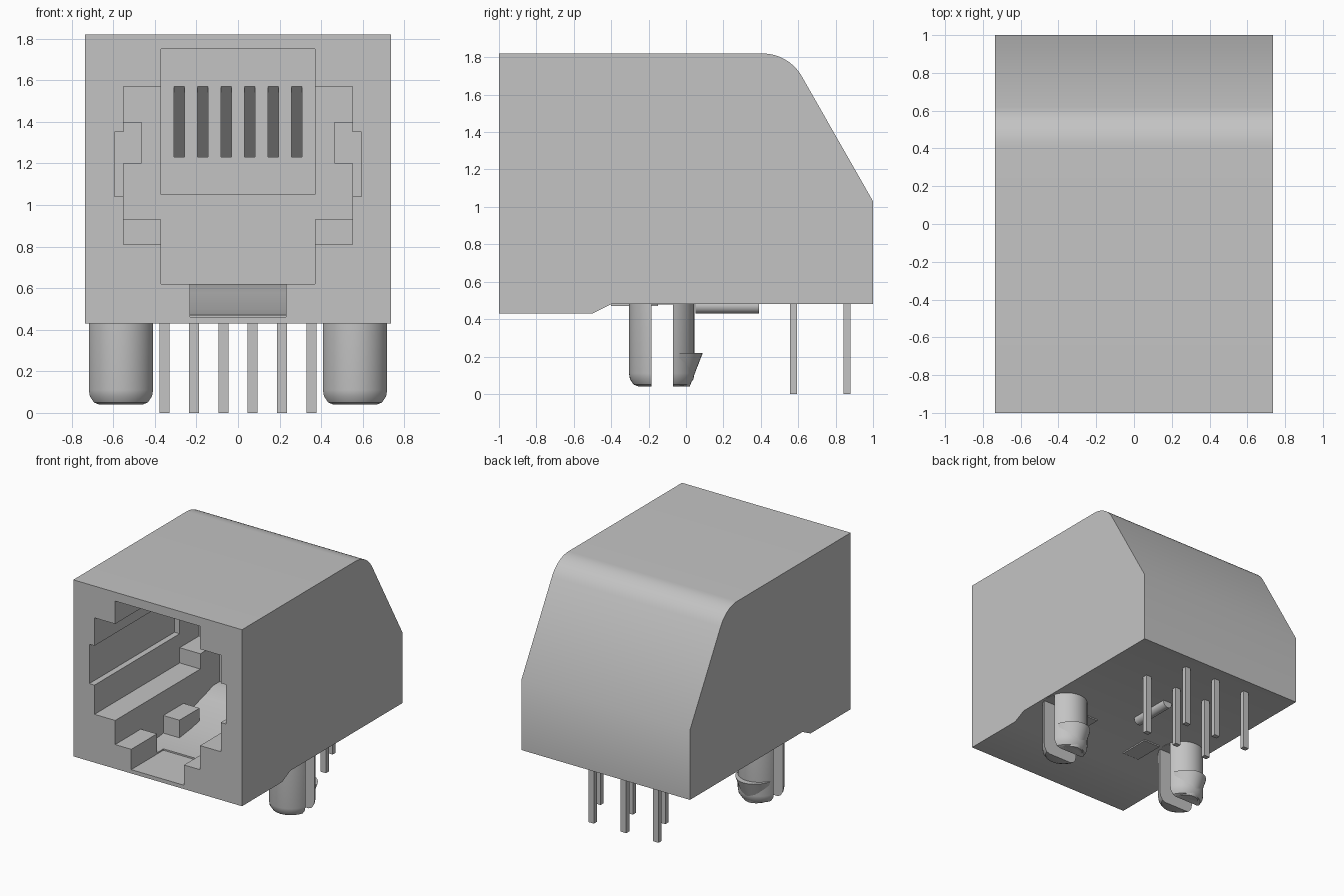
import bpy, bmesh, math
from mathutils import Matrix

old = bpy.data.objects.get("Cube")
if old:
    bpy.data.objects.remove(old, do_unlink=True)

grey = bpy.data.materials.new("housing grey")
grey.use_nodes = True
grey.diffuse_color = (0.55, 0.55, 0.55, 1)
grey.node_tree.nodes["Principled BSDF"].inputs["Base Color"].default_value = (0.55, 0.55, 0.55, 1)


def finish(name, bm):
    bmesh.ops.recalc_face_normals(bm, faces=bm.faces)
    me = bpy.data.meshes.new(name)
    bm.to_mesh(me)
    bm.free()
    me.materials.append(grey)
    ob = bpy.data.objects.new(name, me)
    bpy.context.collection.objects.link(ob)
    return ob


def prism(name, pts, axis, a, b):
    """Extrude a profile: (y, z) points along x, or (x, z) points along y."""
    bm = bmesh.new()
    place = (lambda p, t: (t, p[0], p[1])) if axis == "x" else (lambda p, t: (p[0], t, p[1]))
    face = bm.faces.new([bm.verts.new(place(p, a)) for p in pts])
    ext = bmesh.ops.extrude_face_region(bm, geom=[face])
    move = (b - a, 0, 0) if axis == "x" else (0, b - a, 0)
    bmesh.ops.translate(bm, vec=move, verts=[v for v in ext["geom"] if isinstance(v, bmesh.types.BMVert)])
    return finish(name, bm)


def box(name, x, y, z):
    return prism(name, [(x[0], z[0]), (x[1], z[0]), (x[1], z[1]), (x[0], z[1])], "y", *y)


def lathe(name, profile, loc, sx=1.0, steps=40):
    """Revolve (radius, z) points about a vertical axis."""
    bm = bmesh.new()
    rings = [[bm.verts.new((loc[0] + sx * r * math.cos(math.tau * i / steps),
                            loc[1] + r * math.sin(math.tau * i / steps), z))
              for i in range(steps)] for r, z in profile]
    for lo, hi in zip(rings, rings[1:]):
        for i in range(steps):
            j = (i + 1) % steps
            bm.faces.new((lo[i], lo[j], hi[j], hi[i]))
    bm.faces.new(rings[0])
    bm.faces.new(rings[-1])
    return finish(name, bm)


def cut(ob, cutters):
    """Subtract the cutters, bake the result and delete them."""
    for c in cutters:
        c.hide_render = True
        m = ob.modifiers.new("cut", "BOOLEAN")
        m.operation, m.solver, m.object = "DIFFERENCE", "EXACT", c
    bpy.context.view_layer.update()
    dg = bpy.context.evaluated_depsgraph_get()
    me = bpy.data.meshes.new_from_object(ob.evaluated_get(dg))
    ob.modifiers.clear()
    ob.data = me
    for c in cutters:
        bpy.data.objects.remove(c, do_unlink=True)


def smooth(ob, angle=30):
    bpy.ops.object.select_all(action="DESELECT")
    ob.select_set(True)
    bpy.context.view_layer.objects.active = ob
    bpy.ops.object.shade_smooth_by_angle(angle=math.radians(angle))


def mirrored(half):
    return half + [(-x, z) for x, z in reversed(half)]


# Housing: side profile with a rounded corner and sloping back
r, tilt = 0.24, math.radians(30)
arc = [(0.41 + r * math.sin(math.radians(a)), 1.82 - r + r * math.cos(math.radians(a)))
       for a in range(0, 61, 6)]
body = prism("housing", [(-1, 0.43), (-0.5, 0.43), (-0.4, 0.48), (1, 0.48), (1, 1.03)]
             + arc[::-1] + [(-1, 1.82)], "x", -0.735, 0.735)

# Socket opening, narrower rear part and the recess behind it
opening = mirrored([(0.37, 0.62), (0.37, 0.81), (0.55, 0.81), (0.55, 1.04), (0.595, 1.04),
                    (0.595, 1.35), (0.55, 1.35), (0.55, 1.57), (0.37, 1.57), (0.37, 1.75)])
rear = mirrored([(0.37, 0.62), (0.37, 0.93), (0.55, 0.93), (0.55, 1.20), (0.465, 1.20),
                 (0.465, 1.40), (0.55, 1.40), (0.55, 1.57), (0.37, 1.57), (0.37, 1.75)])
cutters = [
    prism("opening_cutter", opening, "y", -1.1, 0.06),
    prism("rear_cutter", rear, "y", 0.0, 0.30),
    box("recess_cutter", (-0.37, 0.37), (0.25, 0.38), (1.05, 1.75)),
    # Latch pocket with a rising floor, and the notch in its front lip
    prism("pocket_cutter", [(-0.68, 0.47), (-0.45, 0.475), (-0.25, 0.50), (-0.05, 0.54),
                            (0.1, 0.58), (0.22, 0.62), (0.22, 0.7), (-0.68, 0.7)], "x", -0.37, 0.37),
    box("notch_cutter", (-0.23, 0.23), (-1.1, -0.6), (0.46, 0.7)),
]
# Contact slots with sloping ceilings
for i in range(6):
    x = -0.2825 + 0.113 * i
    cutters.append(prism("slot_cutter", [(0.32, 1.23), (0.32, 1.57), (0.38, 1.57), (0.72, 1.23)],
                         "x", x - 0.025, x + 0.025))
cut(body, cutters)
smooth(body)

for side, s in (("left", 1), ("right", -1)):
    # Small latch stop in the pocket
    xs = sorted((s * 0.23, s * 0.375))
    box(side + "_latch_stop", xs, (-0.40, -0.15), (0.47, 0.62))

    # Split locating post: rounded tip, plus a barb on the rear half
    cx, cy = s * 0.563, -0.13
    post = lathe(side + "_post", [(0.125, 0.04), (0.15, 0.05), (0.17, 0.08), (0.175, 0.11), (0.175, 0.50)],
                 (cx, cy), 0.93)
    cut(post, [box("split_cutter", (cx - 0.3, cx + 0.3), (-0.185, -0.07), (-0.1, 0.478))])
    smooth(post)
    barb = lathe(side + "_post_barb", [(0.15, 0.04), (0.22, 0.22)], (cx, cy), 0.74)
    cut(barb, [box("barb_cutter", (cx - 0.3, cx + 0.3), (-0.5, -0.035), (-0.1, 0.5))])
    smooth(barb)

# Round rib under the housing
bm = bmesh.new()
bmesh.ops.create_cone(bm, cap_ends=True, segments=24, radius1=0.04, radius2=0.04, depth=0.34,
                      matrix=Matrix.Translation((0, 0.22, 0.47)) @ Matrix.Rotation(math.pi / 2, 4, "X"))
smooth(finish("underside_rib", bm))

# Two staggered rows of solder pins
for i in range(6):
    x = -0.353 + 0.1412 * i
    y = 0.86 if i % 2 == 0 else 0.575
    box("solder_pin_%d" % (i + 1), (x - 0.024, x + 0.024), (y - 0.019, y + 0.019), (0, 0.5))
